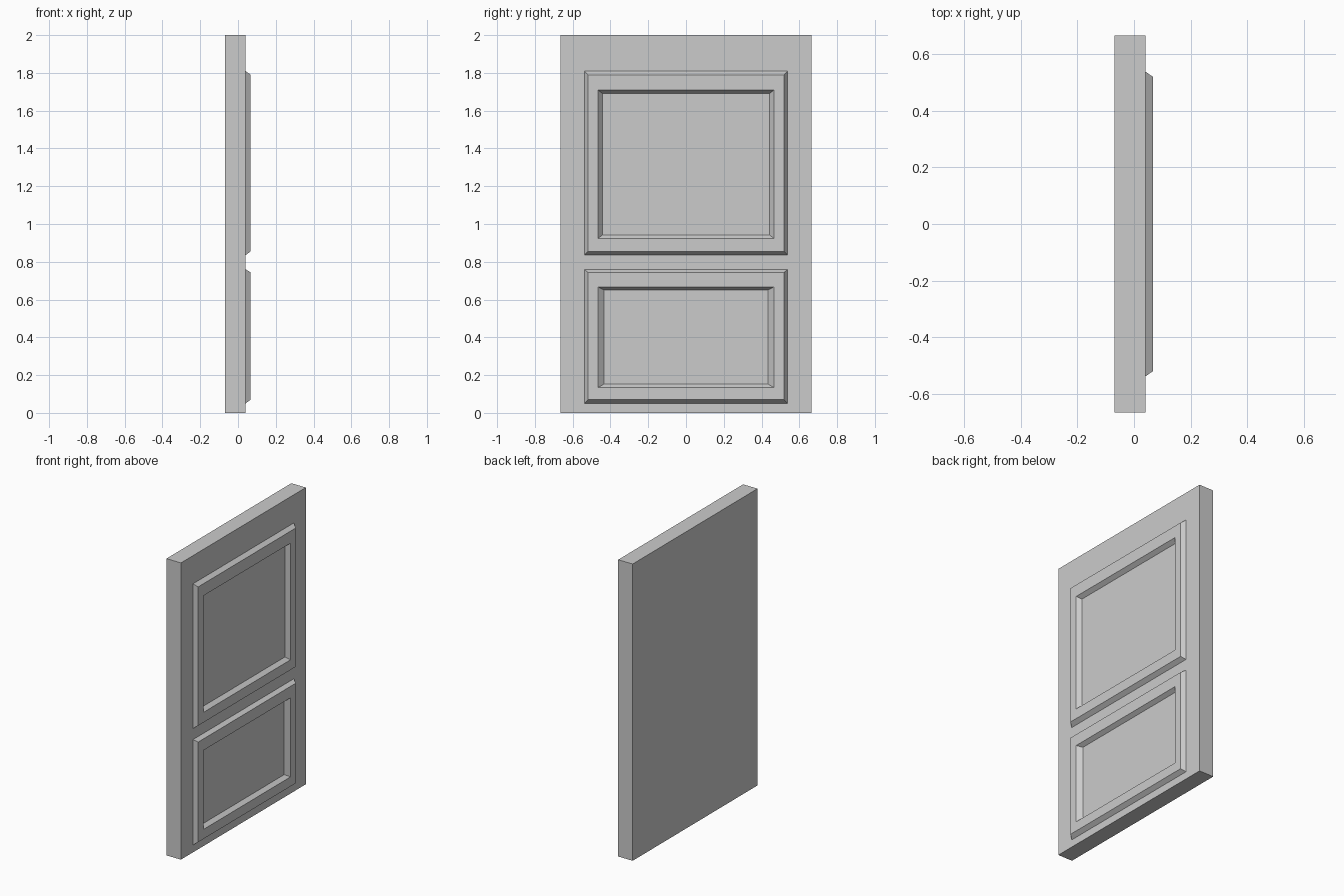
import bpy, bmesh

if "Cube" in bpy.data.objects:
    bpy.data.objects.remove(bpy.data.objects["Cube"])

BACK, FACE, TOP, SUNK = -0.068, 0.04, 0.067, 0.032


def make_object(name, bm):
    bmesh.ops.recalc_face_normals(bm, faces=bm.faces)
    mesh = bpy.data.meshes.new(name)
    bm.to_mesh(mesh)
    bm.free()
    obj = bpy.data.objects.new(name, mesh)
    bpy.context.collection.objects.link(obj)
    return obj


def box(name, x, y, z):
    bm = bmesh.new()
    bmesh.ops.create_cube(bm, size=1)
    for v in bm.verts:
        v.co = [lo + (c + 0.5) * (hi - lo) for c, (lo, hi) in zip(v.co, (x, y, z))]
    return make_object(name, bm)


def moulding(name, profile):
    """Rectangular ring; each profile row is (x, half width, bottom, top)."""
    bm = bmesh.new()
    loops = [[bm.verts.new((x, y, z)) for y, z in
              ((-w, z0), (w, z0), (w, z1), (-w, z1))]
             for x, w, z0, z1 in profile]
    for i, a in enumerate(loops):
        b = loops[(i + 1) % len(loops)]
        for k in range(4):
            n = (k + 1) % 4
            bm.faces.new((a[k], a[n], b[n], b[k]))
    return make_object(name, bm)


# Flat door slab
box("door_slab", (BACK, FACE), (-0.665, 0.665), (0, 2))

# Bevelled mouldings, seated slightly into the slab
moulding("upper_moulding", [
    (SUNK, 0.538, 0.835, 1.81), (FACE, 0.538, 0.835, 1.81),
    (TOP, 0.519, 0.855, 1.79), (TOP, 0.465, 0.923, 1.709),
    (FACE, 0.442, 0.943, 1.69), (SUNK, 0.442, 0.943, 1.69)])
moulding("lower_moulding", [
    (SUNK, 0.538, 0.05, 0.76), (FACE, 0.538, 0.05, 0.76),
    (TOP, 0.519, 0.07, 0.744), (TOP, 0.465, 0.134, 0.667),
    (FACE, 0.434, 0.153, 0.65), (SUNK, 0.434, 0.153, 0.65)])
